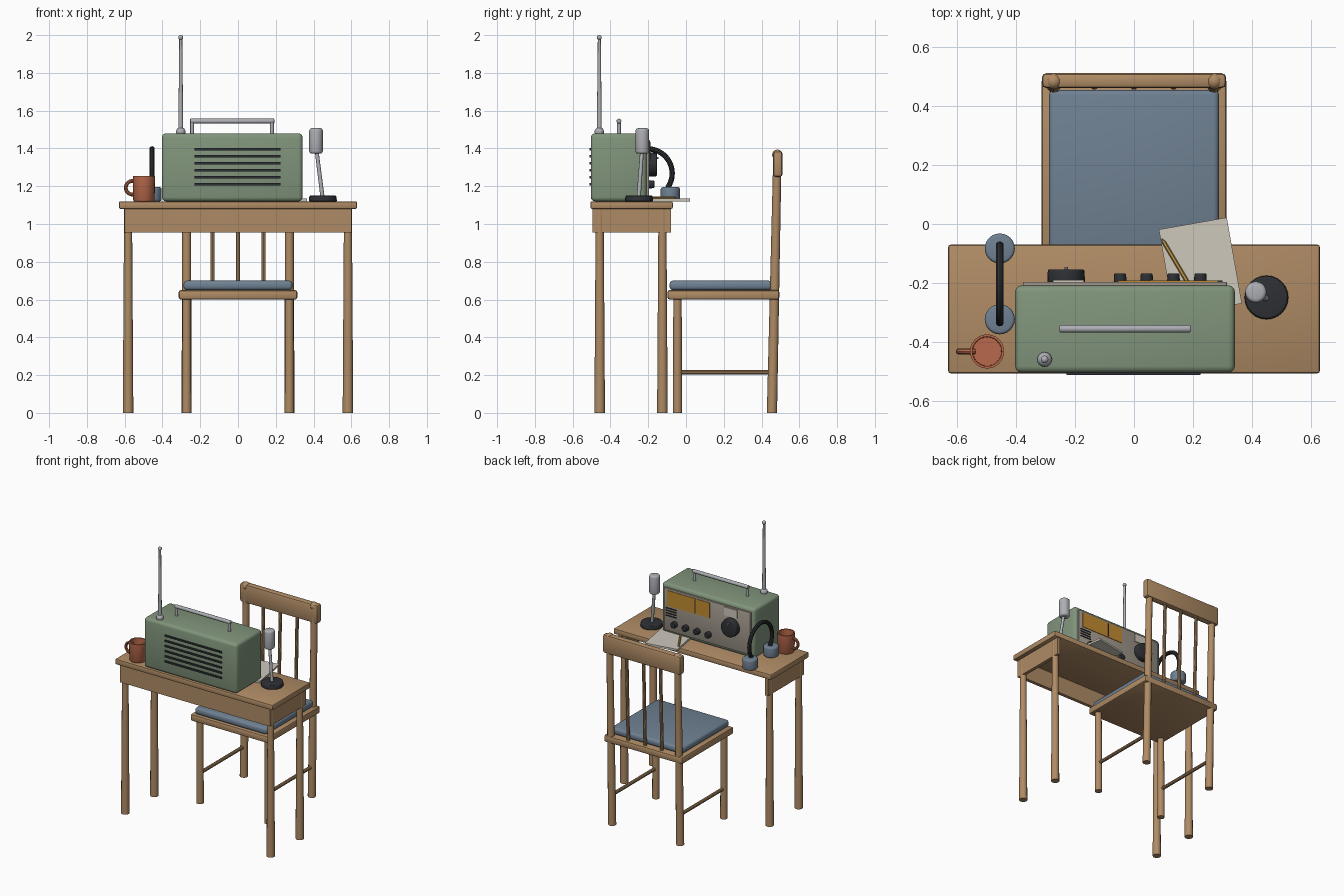
import bpy, bmesh, math
from mathutils import Vector, Matrix

if "Cube" in bpy.data.objects:
    bpy.data.objects.remove(bpy.data.objects["Cube"])

COLORS = {
    "wood": (0.43, 0.26, 0.13), "green": (0.22, 0.30, 0.20), "blue": (0.16, 0.22, 0.29),
    "panel_grey": (0.35, 0.31, 0.26), "dark": (0.027, 0.03, 0.035), "amber": (0.55, 0.26, 0.03),
    "clay": (0.48, 0.14, 0.07), "paper": (0.62, 0.58, 0.50), "metal": (0.42, 0.43, 0.46),
    "yellow": (0.55, 0.33, 0.07),
}
MATS = {}
for key, rgb in COLORS.items():
    MATS[key] = bpy.data.materials.new(key)
    MATS[key].diffuse_color = (*rgb, 1)


def finish(bm, name, color):
    bmesh.ops.recalc_face_normals(bm, faces=bm.faces)
    mesh = bpy.data.meshes.new(name)
    bm.to_mesh(mesh)
    bm.free()
    obj = bpy.data.objects.new(name, mesh)
    bpy.context.collection.objects.link(obj)
    mesh.materials.append(MATS[color])
    bpy.ops.object.select_all(action='DESELECT')
    obj.select_set(True)
    bpy.context.view_layer.objects.active = obj
    bpy.ops.object.shade_smooth_by_angle(angle=math.radians(35))
    return obj


def box(name, xr, yr, zr, color, bevel=0.0, segments=2):
    """Box given by its ranges on the three axes."""
    bm = bmesh.new()
    bmesh.ops.create_cube(bm, size=1)
    lo, hi = Vector((xr[0], yr[0], zr[0])), Vector((xr[1], yr[1], zr[1]))
    for v in bm.verts:
        v.co = Vector([(lo[i] + hi[i]) / 2 + v.co[i] * (hi[i] - lo[i]) for i in range(3)])
    if bevel:
        bmesh.ops.bevel(bm, geom=bm.edges[:], offset=bevel, segments=segments,
                        profile=0.5, affect='EDGES')
    return finish(bm, name, color)


def rod(name, a, b, r1, r2, color, sides=12, bevel=0.0):
    """Round bar from a (radius r1) to b (radius r2)."""
    a, b = Vector(a), Vector(b)
    d = b - a
    bm = bmesh.new()
    bmesh.ops.create_cone(bm, cap_ends=True, segments=sides, radius1=r1, radius2=r2, depth=d.length)
    if bevel:
        rims = [e for e in bm.edges if any(len(f.verts) > 4 for f in e.link_faces)]
        bmesh.ops.bevel(bm, geom=rims, offset=bevel, segments=3, profile=0.5, affect='EDGES')
    rot = Vector((0, 0, 1)).rotation_difference(d).to_matrix().to_4x4()
    bm.transform(Matrix.Translation((a + b) / 2) @ rot)
    return finish(bm, name, color)


def ball(name, center, r, color, squash=1.0):
    bm = bmesh.new()
    bmesh.ops.create_uvsphere(bm, u_segments=16, v_segments=10, radius=r)
    bm.transform(Matrix.Translation(center) @ Matrix.Diagonal((1, 1, squash, 1)))
    return finish(bm, name, color)


def lathe(name, center, profile, color, steps=24):
    """Turn a (radius, height) profile around z."""
    bm = bmesh.new()
    vs = [bm.verts.new((r, 0, z)) for r, z in profile]
    es = [bm.edges.new(p) for p in zip(vs, vs[1:])]
    bmesh.ops.spin(bm, geom=vs + es, cent=(0, 0, 0), axis=(0, 0, 1),
                   angle=2 * math.pi, steps=steps)
    bmesh.ops.remove_doubles(bm, verts=bm.verts, dist=1e-5)
    bm.transform(Matrix.Translation(center))
    return finish(bm, name, color)


def arc_tube(name, center, u, R, r, a0, a1, color, steps=28, sides=10):
    """Tube along an arc in the plane of u and z."""
    c, u, w = Vector(center), Vector(u), Vector((0, 0, 1))
    n = u.cross(w)
    bm = bmesh.new()
    rings = []
    for i in range(steps + 1):
        t = math.radians(a0 + (a1 - a0) * i / steps)
        out = u * math.cos(t) + w * math.sin(t)
        rings.append([bm.verts.new(c + out * (R + r * math.cos(s)) + n * r * math.sin(s))
                      for s in (2 * math.pi * j / sides for j in range(sides))])
    for p, q in zip(rings, rings[1:]):
        for j in range(sides):
            k = (j + 1) % sides
            bm.faces.new((p[j], p[k], q[k], q[j]))
    bm.faces.new(rings[0])
    bm.faces.new(rings[-1])
    return finish(bm, name, color)


# Table: top, front and side aprons, four legs, open knee side at the back
box("table_top", (-0.63, 0.63), (-0.506, -0.07), (1.08, 1.12), "wood", 0.008)
box("table_front_apron", (-0.60, 0.60), (-0.494, -0.47), (0.955, 1.08), "wood")
for side, sx in (("left", -1), ("right", 1)):
    box(f"table_{side}_apron", sorted((sx * 0.60, sx * 0.576)), (-0.494, -0.08), (0.955, 1.08), "wood")
    for end, y in (("front", -0.457), ("back", -0.125)):
        rod(f"table_{end}_{side}_leg", (sx * 0.582, y, 0), (sx * 0.582, y, 1.08), 0.028, 0.021, "wood")

# Chair: seat, cushion, legs, leaning back posts, rail and spindles
box("chair_seat", (-0.314, 0.314), (-0.098, 0.494), (0.60, 0.65), "wood", 0.012)
box("chair_cushion", (-0.288, 0.288), (-0.087, 0.455), (0.65, 0.70), "blue", 0.018, 3)
for side, sx in (("left", -1), ("right", 1)):
    x = sx * 0.272
    rod(f"chair_front_{side}_leg", (x, -0.045, 0), (x, -0.045, 0.61), 0.025, 0.022, "wood")
    rod(f"chair_back_{side}_post", (x, 0.455, 0), (x, 0.484, 1.365), 0.027, 0.022, "wood")
    ball(f"chair_{side}_post_cap", (x, 0.484, 1.366), 0.028, "wood")
    rod(f"chair_{side}_stretcher", (x, -0.045, 0.215), (x, 0.46, 0.215), 0.012, 0.012, "wood", 10)
box("chair_back_rail", (-0.312, 0.312), (0.461, 0.511), (1.25, 1.385), "wood", 0.014)
for i, x in enumerate((-0.135, 0, 0.135)):
    rod(f"chair_spindle_{i + 1}", (x, 0.467, 0.64), (x, 0.484, 1.26), 0.012, 0.012, "wood", 10)

# Radio case with speaker slots in front
box("radio_case", (-0.403, 0.342), (-0.504, -0.208), (1.12, 1.48), "green", 0.022, 3)
for i in range(6):
    z = 1.396 - i * 0.0372
    box(f"radio_front_slot_{i + 1}", (-0.229, 0.226), (-0.512, -0.50), (z - 0.006, z + 0.006), "dark")

# Control face towards the chair
box("radio_control_panel", (-0.377, 0.315), (-0.215, -0.196), (1.147, 1.453), "panel_grey", 0.004)
box("radio_dial_window", (-0.055, 0.285), (-0.20, -0.192), (1.33, 1.44), "amber")
box("radio_dial_needle", (0.058, 0.064), (-0.195, -0.189), (1.335, 1.435), "dark")
box("radio_meter", (-0.275, -0.17), (-0.20, -0.19), (1.385, 1.445), "paper")
for i in range(4):
    z = 1.258 + i * 0.018
    box(f"radio_panel_slot_{i + 1}", (0.215, 0.30), (-0.20, -0.192), (z - 0.004, z + 0.004), "dark")
rod("radio_tuning_knob", (-0.23, -0.20, 1.315), (-0.23, -0.154, 1.315), 0.064, 0.062, "dark", 24, 0.006)
rod("radio_tuning_marker", (-0.23, -0.156, 1.35), (-0.23, -0.145, 1.35), 0.006, 0.006, "metal", 8)
for i, x in enumerate((-0.047, 0.043, 0.134, 0.225)):
    rod(f"radio_knob_{i + 1}", (x, -0.20, 1.21), (x, -0.168, 1.21), 0.022, 0.020, "dark", 16, 0.003)

# Radio carrying handle and antenna
rod("radio_handle_bar", (-0.253, -0.355, 1.545), (0.192, -0.355, 1.545), 0.013, 0.013, "metal", 12, 0.004)
for side, x in (("left", -0.243), ("right", 0.18)):
    rod(f"radio_handle_{side}_post", (x, -0.355, 1.47), (x, -0.355, 1.545), 0.010, 0.010, "metal")
ball("antenna_base", (-0.303, -0.459, 1.488), 0.025, "metal")
rod("antenna_mast", (-0.303, -0.459, 1.49), (-0.303, -0.459, 1.985), 0.013, 0.008, "metal")
ball("antenna_tip", (-0.303, -0.459, 1.987), 0.013, "metal")

# Desk microphone
rod("microphone_base", (0.449, -0.249, 1.12), (0.449, -0.249, 1.15), 0.075, 0.071, "dark", 24, 0.005)
rod("microphone_stem", (0.447, -0.25, 1.145), (0.416, -0.233, 1.39), 0.011, 0.010, "metal")
rod("microphone_head", (0.413, -0.231, 1.372), (0.413, -0.231, 1.507), 0.036, 0.036, "metal", 20, 0.013)

# Open mug with side handle
lathe("mug_body", (-0.498, -0.432, 1.12),
      [(0, 0), (0.052, 0), (0.057, 0.008), (0.058, 0.135), (0.050, 0.135), (0.048, 0.015), (0, 0.015)], "clay")
arc_tube("mug_handle", (-0.558, -0.432, 1.192), (1, 0, 0), 0.036, 0.010, 60, 300, "clay", 18)

# Headphones standing on their ear cups
for end, y in (("front", -0.323), ("back", -0.083)):
    rod(f"headphone_{end}_cup", (-0.455, y, 1.12), (-0.455, y, 1.195), 0.051, 0.051, "blue", 24, 0.010)
arc_tube("headphone_band", (-0.455, -0.203, 1.268), (0, 1, 0), 0.130, 0.014, -36, 216, "dark")

# Notepad turned on the table edge, with a pencil
pad = box("notepad", (-0.117, 0.117), (-0.148, 0.148), (0, 0.014), "paper")
pad.location = (0.225, -0.144, 1.12)
pad.rotation_euler.z = math.radians(10)
rod("pencil", (0.185, -0.203, 1.140), (0.102, -0.063, 1.140), 0.007, 0.007, "yellow", 6)
rod("pencil_tip", (0.102, -0.063, 1.140), (0.094, -0.049, 1.140), 0.007, 0.001, "wood", 6)

for m in bpy.data.materials:
    if m.users and not m.is_grease_pencil:
        m.use_nodes = True
        m.node_tree.nodes["Principled BSDF"].inputs["Base Color"].default_value = m.diffuse_color
